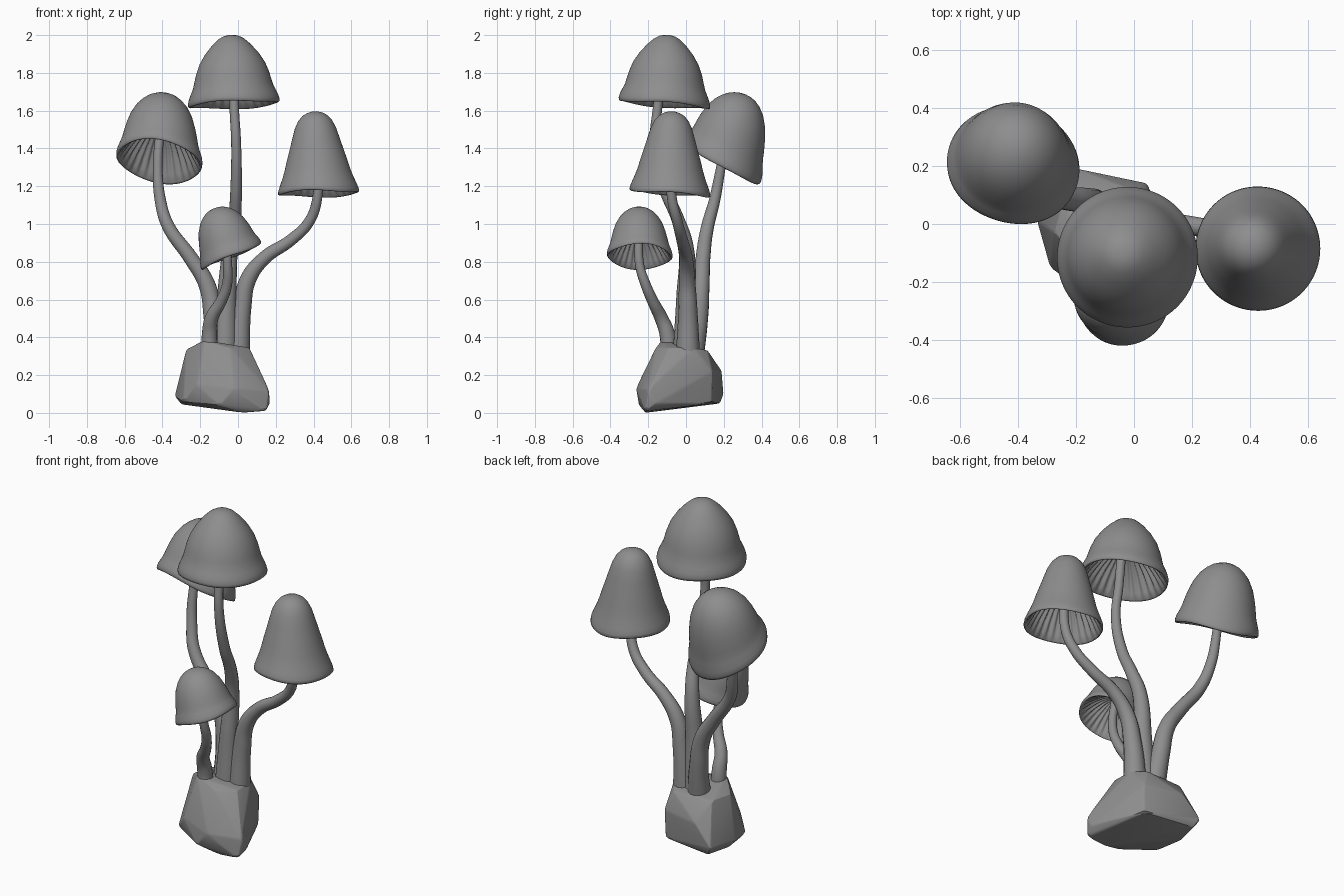
import bpy, bmesh, math
from mathutils import Vector

if "Cube" in bpy.data.objects:
    bpy.data.objects.remove(bpy.data.objects["Cube"])

SEG, GILLS = 140, 28
GREY = bpy.data.materials.new("dark_grey")
GREY.diffuse_color = (.27, .27, .27, 1)
GREY.use_nodes = True
GREY.node_tree.nodes["Principled BSDF"].inputs["Base Color"].default_value = GREY.diffuse_color


def smooth(ob, angle=None):
    ob.data.materials.append(GREY)
    bpy.ops.object.select_all(action='DESELECT')
    ob.select_set(True)
    bpy.context.view_layer.objects.active = ob
    if angle:
        bpy.ops.object.shade_smooth_by_angle(angle=math.radians(angle))
    else:
        bpy.ops.object.shade_smooth()


def finish(name, bm, angle=None):
    bmesh.ops.recalc_face_normals(bm, faces=bm.faces)
    me = bpy.data.meshes.new(name)
    bm.to_mesh(me)
    bm.free()
    ob = bpy.data.objects.new(name, me)
    bpy.context.collection.objects.link(ob)
    smooth(ob, angle)


# Outer profiles (height fraction, radius fraction) and the gilled inside
ROUND = [(1, .08), (.985, .2), (.95, .33), (.89, .46), (.8, .59), (.66, .715), (.5, .8),
         (.36, .855), (.27, .885), (.2, .92), (.1, .98), (.04, 1), (0, .995)]
CONE = [(1, .07), (.985, .17), (.945, .28), (.86, .42), (.73, .585), (.59, .715), (.45, .795),
        (.35, .835), (.25, .875), (.17, .93), (.1, .975), (.04, 1), (0, .995)]
TALL = [(1, .08), (.985, .19), (.95, .31), (.89, .415), (.8, .505), (.66, .59), (.54, .66),
        (.4, .745), (.29, .805), (.2, .865), (.1, .945), (.04, .99), (0, 1)]
INSIDE = [(-.012, .975, 0), (0, .94, .003), (.08, .86, .022), (.2, .75, .036),
          (.33, .6, .04), (.45, .42, .033), (.54, .22, .012), (.57, .06, 0)]


def cap(name, centre, apex, normal, radius, profile):
    """Bell cap: rings sheared from a tilted rim up to the apex."""
    c, axis, n = Vector(centre), Vector(apex) - Vector(centre), Vector(normal).normalized()
    bm = bmesh.new()
    rings = []
    for t, r, ridge in [(t, r, 0) for t, r in profile] + INSIDE:
        m = n.lerp(axis.normalized(), max(0, t)).normalized()
        u = Vector((0, 1, 0)).cross(m).normalized()
        v = m.cross(u)
        ring = []
        for i in range(SEG):
            a = math.tau * i / SEG
            rr = radius * (r + ridge * math.cos(GILLS * a))
            wave = .006 * math.sin(3 * a + 1) * max(0, 1 - 3 * abs(t))
            ring.append(bm.verts.new(c + axis * t + (u * math.cos(a) + v * math.sin(a)) * rr + m * wave))
        rings.append(ring)
    for p, q in zip(rings, rings[1:]):
        for i in range(SEG):
            j = (i + 1) % SEG
            bm.faces.new((p[i], p[j], q[j], q[i]))
    bm.faces.new(rings[0])
    bm.faces.new(rings[-1])
    finish(name, bm)


def stem(name, points):
    """Tapered tube along a smooth path of (x, y, z, radius)."""
    cu = bpy.data.curves.new(name, 'CURVE')
    cu.dimensions = '3D'
    cu.bevel_depth, cu.bevel_resolution, cu.resolution_u = 1, 6, 10
    cu.use_fill_caps = True
    sp = cu.splines.new('BEZIER')
    sp.bezier_points.add(len(points) - 1)
    for bp, (x, y, z, r) in zip(sp.bezier_points, points):
        bp.co, bp.radius = (x, y, z), r
        bp.handle_left_type = bp.handle_right_type = 'AUTO'
    ob = bpy.data.objects.new(name, cu)
    bpy.context.collection.objects.link(ob)
    bpy.ops.object.select_all(action='DESELECT')
    ob.select_set(True)
    bpy.context.view_layer.objects.active = ob
    bpy.ops.object.convert(target='MESH')
    smooth(bpy.context.view_layer.objects.active, 50)


# Caps
cap("tall_cap", (-.022, -.115, 1.635), (-.037, -.1, 2.0), (-.05, .085, 1), .243, CONE)
cap("left_cap", (-.417, .197, 1.335), (-.4, .3, 1.69), (.17, .58, 1), .23, ROUND)
cap("right_cap", (.427, -.085, 1.165), (.405, -.075, 1.595), (-.02, .08, 1), .215, TALL)
cap("small_cap", (-.035, -.245, .83), (-.12, -.25, 1.085), (-.42, .02, 1), .174, ROUND)

# Stems
stem("tall_stem", [(-.07, 0, .3, .07), (-.06, 0, .6, .052), (-.04, 0, .88, .04),
                   (-.018, -.045, 1.03, .034), (-.01, -.115, 1.19, .03), (-.01, -.165, 1.43, .026),
                   (-.02, -.15, 1.62, .025), (-.022, -.125, 1.86, .025)])
stem("left_stem", [(-.11, .03, .3, .065), (-.13, .065, .5, .052), (-.165, .08, .68, .045),
                   (-.25, .09, .82, .039), (-.37, .115, .99, .034), (-.41, .15, 1.12, .03),
                   (-.425, .185, 1.3, .025), (-.41, .23, 1.52, .023)])
stem("right_stem", [(0, .01, .3, .064), (.02, .01, .55, .05), (.055, .005, .71, .043),
                    (.14, 0, .82, .036), (.28, -.02, .915, .031), (.375, -.045, 1.01, .028),
                    (.42, -.075, 1.14, .026), (.418, -.082, 1.4, .024)])
stem("small_stem", [(-.15, -.09, .3, .046), (-.15, -.1, .42, .041), (-.14, -.13, .5, .036),
                    (-.09, -.175, .59, .03), (-.06, -.21, .67, .027), (-.055, -.245, .78, .024),
                    (-.075, -.25, .96, .022)])

# Faceted rock: convex hull with softened edges
ROCK = [(-.335, .01, .09), (-.3, .03, .045), (-.29, -.15, .06), (-.1, -.25, .04), (.03, -.215, .0),
        (.15, -.215, .01), (.17, -.16, .05), (.165, -.2, .12), (-.02, -.265, .13), (-.22, -.2, .15),
        (-.27, .18, .05), (.04, .135, .05), (-.3, .2, .1), (-.19, .19, .22), (.045, .14, .22),
        (0, .115, .33), (.055, .04, .345), (.06, -.09, .345), (-.04, -.16, .345),
        (-.18, -.13, .385), (-.275, -.03, .335), (-.24, .1, .335)]
bm = bmesh.new()
for p in ROCK:
    bm.verts.new(p)
bmesh.ops.convex_hull(bm, input=bm.verts)
bmesh.ops.dissolve_limit(bm, angle_limit=math.radians(8), verts=bm.verts, edges=bm.edges)
bmesh.ops.bevel(bm, geom=bm.edges[:], offset=.009, segments=2, profile=.5, affect='EDGES')
finish("rock", bm, 18)
